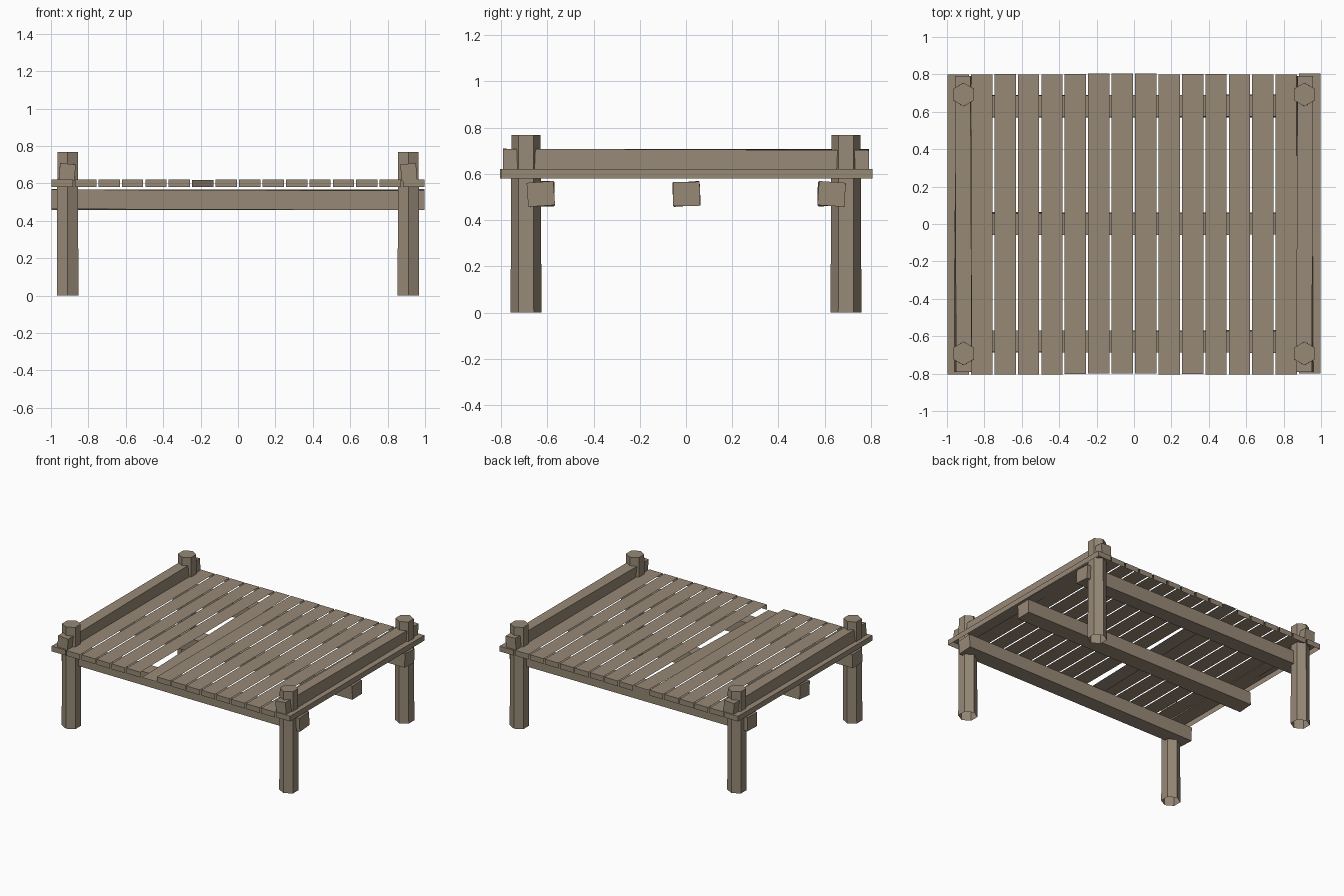
import bpy, bmesh, math, random
from mathutils import Matrix, Vector

random.seed(4)
cube = bpy.data.objects.get("Cube")
if cube:
    bpy.data.objects.remove(cube, do_unlink=True)

# Weathered timber
wood = bpy.data.materials.new("weathered_wood")
wood.use_nodes = True
colour = (0.31, 0.25, 0.183, 1)
wood.diffuse_color = colour
wood.node_tree.nodes["Principled BSDF"].inputs["Base Color"].default_value = colour

LEFT, RIGHT = Vector((1, 0, 0)), Vector((-1, 0, 0))
FRONT, BACK = Vector((0, -1, 0)), Vector((0, 1, 0))
DOWN = Vector((0, 0, -1))


def drop_faces(bm, directions):
    """Leave the shell open on the given sides."""
    bm.normal_update()
    gone = [f for f in bm.faces if any(f.normal.dot(d) > 0.9 for d in directions)]
    bmesh.ops.delete(bm, geom=gone, context="FACES")


def finish(name, bm):
    mesh = bpy.data.meshes.new(name)
    bm.to_mesh(mesh)
    bm.free()
    mesh.materials.append(wood)
    obj = bpy.data.objects.new(name, mesh)
    bpy.context.collection.objects.link(obj)
    return obj


def timber(name, centre, size, axis="X", rolls=(0, 0), open_sides=(), pitch=0):
    """Box of sawn wood, twisted along its axis between two end rolls."""
    bm = bmesh.new()
    bmesh.ops.create_cube(bm, size=1)
    bmesh.ops.scale(bm, vec=Vector(size), verts=bm.verts)
    drop_faces(bm, open_sides)
    along = "XYZ".index(axis)
    for v in bm.verts:
        roll = rolls[0] if v.co[along] < 0 else rolls[1]
        v.co = Matrix.Rotation(math.radians(roll), 3, axis) @ v.co
    place = Matrix.Translation(centre) @ Matrix.Rotation(pitch, 4, "X")
    bmesh.ops.transform(bm, matrix=place, verts=bm.verts)
    return finish(name, bm)


def post(name, x, y, height=0.768):
    """Hexagonal post, slightly wider at the open foot."""
    bm = bmesh.new()
    bmesh.ops.create_cone(bm, cap_ends=True, segments=6, radius1=0.067,
                          radius2=0.063, depth=height,
                          matrix=Matrix.Translation((x, y, height / 2)))
    drop_faces(bm, [DOWN])
    return finish(name, bm)


# Deck planks: open below and along the hidden inner sides
COUNT, PITCH, THICK, LENGTH = 16, 0.1253, 0.04, 1.605
LOOSE = 6
for i in range(COUNT):
    x = (i - (COUNT - 1) / 2) * PITCH
    shift = random.uniform(-0.004, 0.004)
    if i == LOOSE:
        continue
    open_sides = [DOWN]
    if i > 0:
        open_sides.append(RIGHT)
    if i < COUNT - 1:
        open_sides.append(LEFT)
    timber(f"deck_plank_{i + 1}", (x, shift, 0.6), (0.1145, LENGTH, THICK),
           open_sides=open_sides)

# One loose board, sunk at the front
timber("loose_deck_board", ((LOOSE - (COUNT - 1) / 2) * PITCH, 0.003, 0.6),
       (0.1145, LENGTH, 0.001), open_sides=[DOWN, LEFT, RIGHT, FRONT, BACK],
       pitch=math.asin((THICK - 0.002) / LENGTH))

# Support beams under the deck, each a little twisted
for name, y, rolls in (("front", -0.628, (-2, 4)), ("middle", 0.002, (4, 1)),
                       ("back", 0.63, (2, -4))):
    timber(f"{name}_beam", (0, y, 0.513), (1.992, 0.116, 0.104), "X", rolls)

# Corner posts and side rails
for side, sx in (("right", -1), ("left", 1)):
    for end, sy in (("front", -1), ("back", 1)):
        post(f"{end}_{side}_post", sx * 0.911, sy * 0.692)
    timber(f"{side}_rail", (sx * 0.913, 0, 0.66), (0.084, 1.585, 0.09), "Y",
           (-sx * 5, sx * 4))
